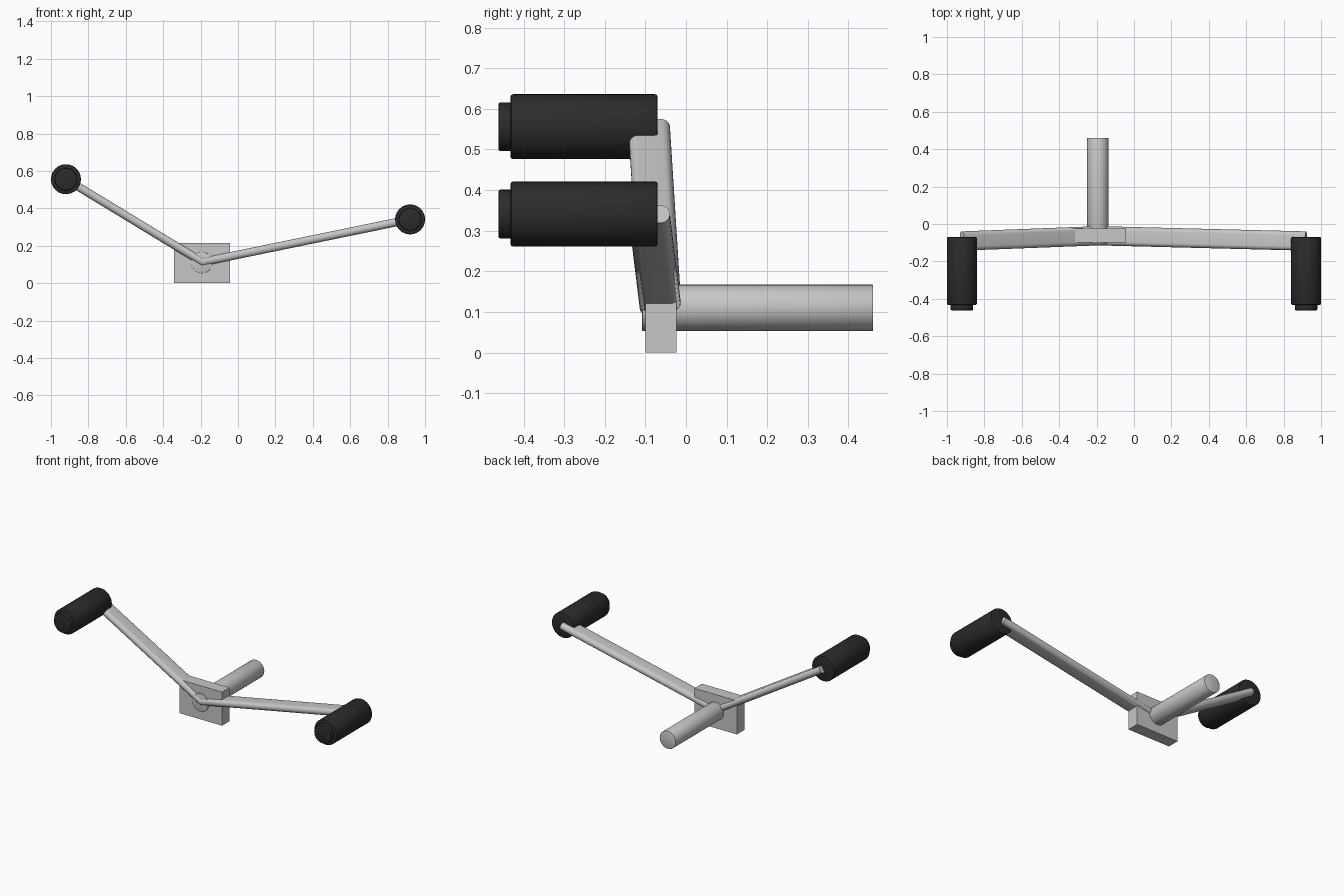
import bpy, bmesh, math
from mathutils import Vector

if "Cube" in bpy.data.objects:
    bpy.data.objects.remove(bpy.data.objects["Cube"])


def material(name, v):
    m = bpy.data.materials.new(name)
    m.diffuse_color = (v, v, v, 1)
    m.use_nodes = True
    m.node_tree.nodes["Principled BSDF"].inputs["Base Color"].default_value = m.diffuse_color
    return m


metal = material("light grey metal", 0.57)
rubber = material("black rubber", 0.024)


def finish(name, bm, mat, smooth=True):
    bmesh.ops.recalc_face_normals(bm, faces=bm.faces)
    me = bpy.data.meshes.new(name)
    bm.to_mesh(me)
    bm.free()
    me.materials.append(mat)
    ob = bpy.data.objects.new(name, me)
    bpy.context.collection.objects.link(ob)
    if smooth:
        bpy.ops.object.select_all(action='DESELECT')
        ob.select_set(True)
        bpy.context.view_layer.objects.active = ob
        bpy.ops.object.shade_smooth_by_angle(angle=math.radians(35))
    return ob


def loft(name, rings, mat):
    """Skin a list of closed point rings and cap both ends."""
    bm = bmesh.new()
    vr = [[bm.verts.new(p) for p in r] for r in rings]
    n = len(vr[0])
    for a, b in zip(vr, vr[1:]):
        for i in range(n):
            bm.faces.new((a[i], a[(i + 1) % n], b[(i + 1) % n], b[i]))
    bm.faces.new(vr[0])
    bm.faces.new(vr[-1])
    return finish(name, bm, mat)


def rod(name, x, z, r, y0, y1, bevel, mat, n=40):
    """Cylinder along y with slightly softened rims."""
    prof = [(y0, r - bevel), (y0 + bevel * .3, r - bevel * .3), (y0 + bevel, r),
            (y1 - bevel, r), (y1 - bevel * .3, r - bevel * .3), (y1, r - bevel)]
    loft(name, [[(x + q * math.cos(2 * math.pi * i / n), y, z + q * math.sin(2 * math.pi * i / n))
                 for i in range(n)] for y, q in prof], mat)


CX, CZ = -0.193, 0.11

# Mounting block and axle
bm = bmesh.new()
bmesh.ops.create_cube(bm, size=1)
for v in bm.verts:
    v.co = Vector((CX + v.co.x * 0.30, -0.062 + v.co.y * 0.076, 0.1075 + v.co.z * 0.215))
finish("mounting_block", bm, metal, smooth=False)
rod("axle", CX, CZ, 0.057, -0.108, 0.461, 0.002, metal)

# Handlebar: flat rounded section swept through a mitred elbow
HW, HT = 0.0515, 0.022
section = []
for side in (1, -1):
    for k in range(13):
        a = math.radians(-90 + 15 * k)
        section.append((side * (HW - HT + HT * math.cos(a)), side * HT * math.sin(a)))
path = [Vector((-0.92, -0.091, 0.556)), Vector((CX + 0.002, -0.063, 0.113)),
        Vector((0.92, -0.091, 0.341))]


def normal(a, b):
    d = b - a
    return Vector((-d.z, 0, d.x)).normalized()


n0, n1 = normal(path[0], path[1]), normal(path[1], path[2])
mid = (n0 + n1).normalized()
mid = mid / mid.dot(n0)
loft("handlebar", [[p + Vector((0, s, 0)) + n * t for s, t in section]
                   for p, n in zip(path, (n0, mid, n1))], metal)

# Grips with end caps
for side, x, z in (("left", -0.92, 0.556), ("right", 0.92, 0.341)):
    rod(side + "_grip", x, z, 0.08, -0.432, -0.07, 0.006, rubber)
    rod(side + "_grip_cap", x, z, 0.06, -0.462, -0.425, 0.005, rubber)
